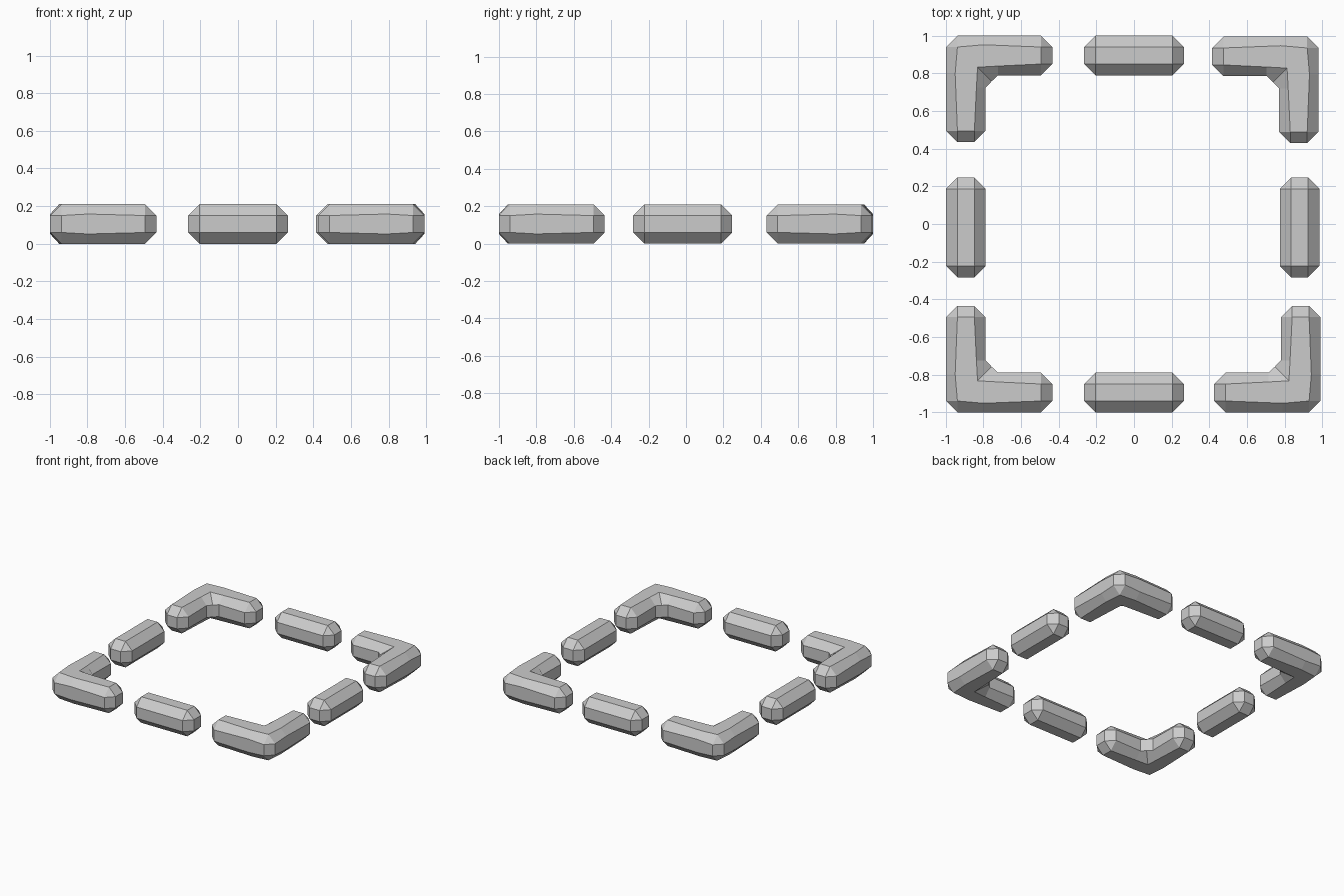
import bpy, bmesh

if "Cube" in bpy.data.objects:
    bpy.data.objects.remove(bpy.data.objects["Cube"])

H = 0.21   # thickness of every bar
C = 0.06   # chamfer width


def finish(bm, name):
    bmesh.ops.recalc_face_normals(bm, faces=bm.faces)
    me = bpy.data.meshes.new(name)
    bm.to_mesh(me)
    bm.free()
    ob = bpy.data.objects.new(name, me)
    bpy.context.collection.objects.link(ob)
    return ob


# Straight chamfered bar
def bar(name, x, y, sx, sy):
    bm = bmesh.new()
    bmesh.ops.create_cube(bm, size=1)
    for v in bm.verts:
        v.co.x = v.co.x * sx + x
        v.co.y = v.co.y * sy + y
        v.co.z = (v.co.z + 0.5) * H
    bmesh.ops.bevel(bm, geom=bm.edges[:], offset=C, segments=1,
                    affect='EDGES', profile=0.5)
    finish(bm, name)


# One leg of the corner piece: (side point, side top height, flat top point)
LEG = [
    ((C, 0), 0.15, (C, C)),
    ((0.20, 0), 0.158, (0.20, 0.048)),
    ((0.505, 0), 0.15, (0.505, C)),
    ((0.565, C), 0.15, (0.505, C)),
    ((0.565, 0.15), 0.15, (0.505, 0.15)),
    ((0.505, H), 0.15, (0.505, 0.15)),
    ((0.275, H), 0.153, (0.275, 0.161)),
]
INNER = [((0.242, 0.242), 0.153, (0.167, 0.167))]


# L-shaped corner bar, mirrored across its diagonal
def corner(name, x, y, dx, dy):
    other = [(s[::-1], z, t[::-1]) for s, z, t in reversed(LEG)]
    ring = LEG + INNER + other
    bm = bmesh.new()
    cols, caps = [], ([], [])
    cache = {}

    def top(t, z):
        key = (t, z)
        if key not in cache:
            cache[key] = bm.verts.new((x + dx * t[0], y + dy * t[1], z))
            caps[0 if z == 0 else 1].append(cache[key])
        return cache[key]

    for s, z, t in ring:
        px, py = x + dx * s[0], y + dy * s[1]
        cols.append((top(t, 0), bm.verts.new((px, py, H - z)),
                     bm.verts.new((px, py, z)), top(t, H)))
    for a, b in zip(cols, cols[1:] + cols[:1]):
        for k in range(3):
            quad = list(dict.fromkeys((a[k], b[k], b[k + 1], a[k + 1])))
            bm.faces.new(quad)
    for cap in caps:
        bm.faces.new(cap)
    finish(bm, name)


# Four straight segments
bar("bar_front", 0.0, -0.895, 0.53, H)
bar("bar_back", 0.0, 0.895, 0.53, H)
bar("bar_left", -0.893, -0.018, H, 0.53)
bar("bar_right", 0.88, -0.018, H, 0.53)

# Four corner segments
corner("corner_front_left", -0.998, -1.0, 1, 1)
corner("corner_front_right", 0.99, -1.0, -1, 1)
corner("corner_back_left", -0.998, 1.0, 1, -1)
corner("corner_back_right", 0.98, 0.995, -1, -1)
